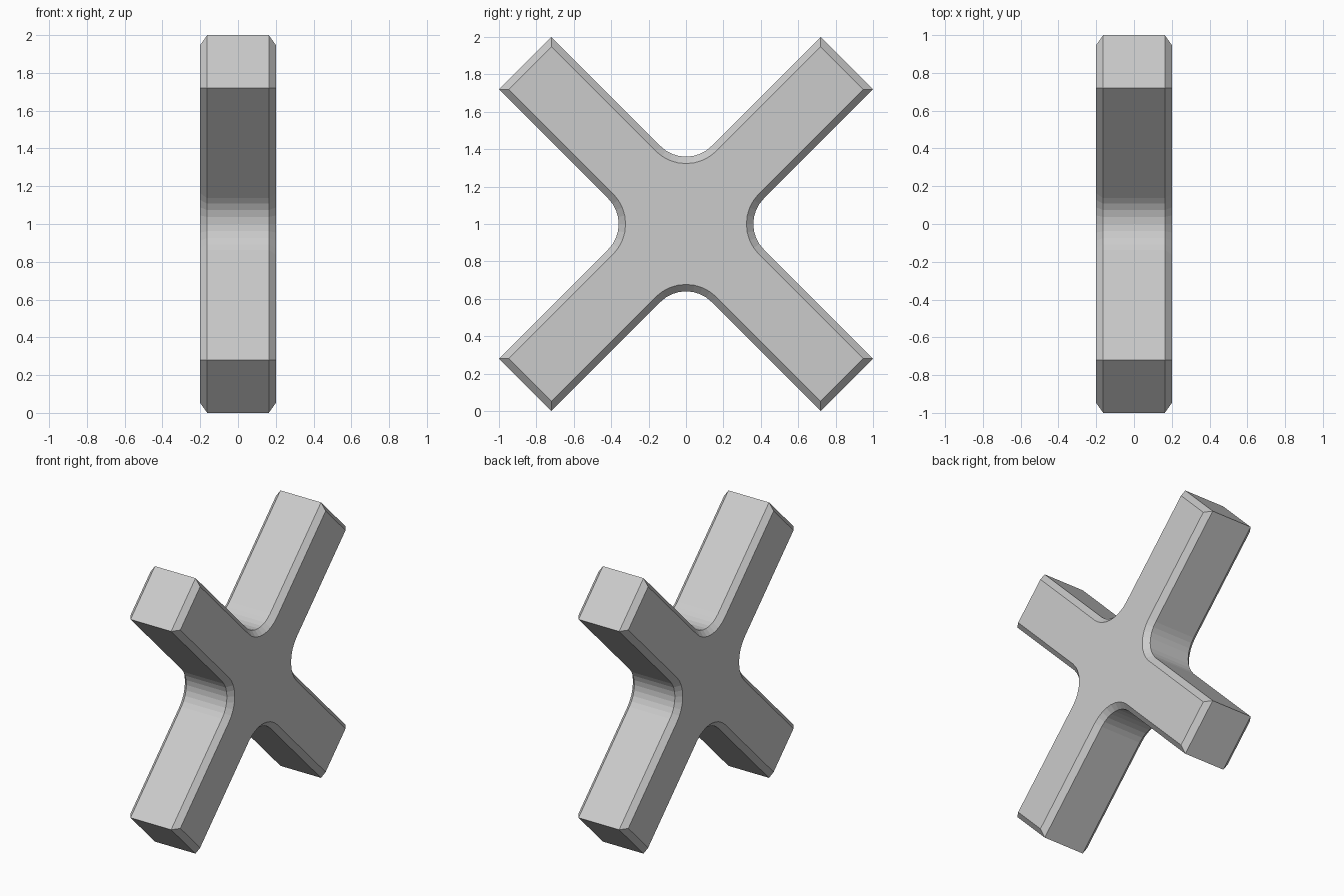
import bpy, bmesh
from math import sin, cos, pi, sqrt

if "Cube" in bpy.data.objects:
    bpy.data.objects.remove(bpy.data.objects["Cube"])

HALF_X = 0.2      # half thickness
CORNER = 0.28     # where unfilleted arm edges would meet
FILLET = 0.193    # inner fillet radius
CHAMFER = 0.037
SEGS = 8


def outline(inset):
    """Rounded-crotch X outline in the YZ plane, offset inwards by inset."""
    half_w = CORNER / sqrt(2) - inset
    length = (2 - CORNER) / sqrt(2) - inset
    radius = FILLET + inset
    centre = half_w + FILLET + inset
    pts = []
    for k in range(4):
        a = pi / 4 + k * pi / 2
        # arm end, then fillet leading to the next arm
        local = [(length, -half_w), (length, half_w)]
        for i in range(SEGS + 1):
            t = -pi / 2 - i * (pi / 2) / SEGS
            local.append((centre + radius * cos(t), centre + radius * sin(t)))
        pts += [(u * cos(a) - v * sin(a), 1 + u * sin(a) + v * cos(a))
                for u, v in local]
    return pts


# Cross body: four outline rings, chamfered at both faces
bm = bmesh.new()
rings = []
for x, inset in ((-HALF_X, CHAMFER), (-HALF_X + CHAMFER, 0),
                 (HALF_X - CHAMFER, 0), (HALF_X, CHAMFER)):
    rings.append([bm.verts.new((x, y, z)) for y, z in outline(inset)])
for r0, r1 in zip(rings, rings[1:]):
    n = len(r0)
    for i in range(n):
        j = (i + 1) % n
        bm.faces.new((r0[i], r0[j], r1[j], r1[i]))
bm.faces.new(rings[0])
bm.faces.new(rings[-1])
bmesh.ops.recalc_face_normals(bm, faces=bm.faces)

mesh = bpy.data.meshes.new("cross")
bm.to_mesh(mesh)
bm.free()
bpy.context.collection.objects.link(bpy.data.objects.new("cross", mesh))
